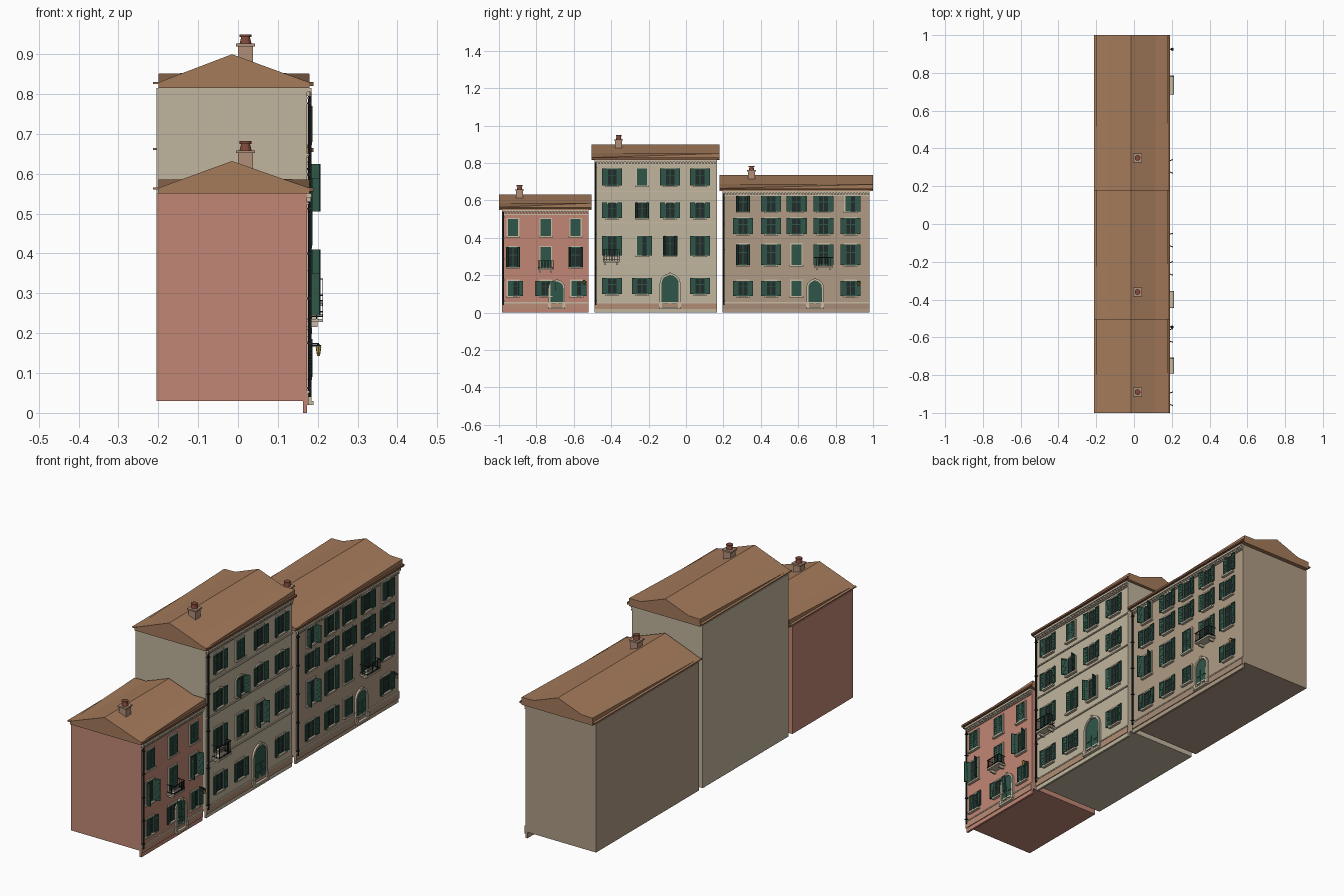
import bpy, bmesh
from math import pi, sin, cos, radians
from mathutils import Matrix, Vector

if "Cube" in bpy.data.objects:
    bpy.data.objects.remove(bpy.data.objects["Cube"])

F = 0.173            # facade plane (street side, +x)
parts = {}           # part name -> (bmesh, colour)


def part(name, colour):
    if name not in parts:
        parts[name] = (bmesh.new(), colour)
    return parts[name][0]


def box(bm, x0, x1, y0, y1, z0, z1, mat=None):
    m = Matrix.Translation(((x0 + x1) / 2, (y0 + y1) / 2, (z0 + z1) / 2)) @ Matrix.Diagonal((x1 - x0, y1 - y0, z1 - z0, 1))
    bmesh.ops.create_cube(bm, size=1, matrix=mat @ m if mat else m)


def cone(bm, x, y, z0, z1, r0, r1, n=10):
    bmesh.ops.create_cone(bm, cap_ends=True, segments=n, radius1=r0, radius2=r1, depth=z1 - z0,
                          matrix=Matrix.Translation((x, y, (z0 + z1) / 2)))


def prism(bm, a, b):
    # closed solid between two matching end outlines
    va, vb = [bm.verts.new(p) for p in a], [bm.verts.new(p) for p in b]
    n = len(a)
    fs = [bm.faces.new(va), bm.faces.new(vb[::-1])]
    fs += [bm.faces.new((va[i], vb[i], vb[(i + 1) % n], va[(i + 1) % n])) for i in range(n)]
    bmesh.ops.recalc_face_normals(bm, faces=fs)


def arch_outline(y, w, z0, zs, rise, n=10):
    # jambs and a curved head, open at the bottom
    return [(y - w, z0)] + [(y - w * cos(pi * i / n), zs + rise * sin(pi * i / n)) for i in range(n + 1)] + [(y + w, z0)]


def arch_frame(bm, y, w, z0, zs, rise, t, x0, x1):
    o = arch_outline(y, w + t, z0, zs, rise + t)
    i = arch_outline(y, w, z0, zs, rise)
    for k in range(len(o) - 1):
        q = [o[k], o[k + 1], i[k + 1], i[k]]
        prism(bm, [(x0, *p) for p in q], [(x1, *p) for p in q])


def shutter(bm, y, side, w, z0, z1, angle):
    # leaf hinged at y, swung out by angle: 0 = closed, 180 = flat on the wall
    m = Matrix.Translation((F + 0.008, y, 0)) @ Matrix.Rotation(radians(angle * side), 4, 'Z')
    s = -side
    def leaf(a, b, c, d, t):
        ya, yb = sorted((a * s, b * s))
        box(bm, -t, t, ya, yb, c, d, m)
    e = 0.004
    leaf(0, e, z0, z1, 0.0025)
    leaf(w - e, w, z0, z1, 0.0025)
    for z in (z0, (z0 + z1) / 2 - e / 2, z1 - e):
        leaf(e, w - e, z, z + e, 0.0025)
    leaf(e, w - e, z0 + e, z1 - e, 0.0008)
    n = 10
    for k in range(1, n):
        z = z0 + (z1 - z0) * k / n
        leaf(e, w - e, z - 0.0015, z + 0.0015, 0.0018)


GREEN, DARK, IRON, TRIM = '33574A', '26302E', '25292A', 'C6B9A2'


def window(b, y, z0, z1, style, arched=False):
    w = 0.027
    glass, trim = part(b + '_window_panes', DARK), part(b + '_window_frames', TRIM)
    green = part(b + '_shutters', GREEN)
    box(glass, F - 0.004, F + 0.002, y - w, y + w, z0, z1)
    # casement bars
    for d in (-w + 0.002, 0, w - 0.002):
        box(green, F, F + 0.004, y + d - 0.002, y + d + 0.002, z0, z1)
    for z in (z0 + 0.002, z0 * 0.4 + z1 * 0.6, z1 - 0.002):
        box(green, F, F + 0.004, y - w, y + w, z - 0.002, z + 0.002)
    # surround and sill
    t = 0.007
    if arched:
        arch_frame(trim, y, w, z0, z1 - 0.012, 0.014, t, F - 0.004, F + 0.006)
    else:
        for s in (-1, 1):
            a, c = sorted((y + s * w, y + s * (w + t)))
            box(trim, F - 0.004, F + 0.006, a, c, z0, z1)
        box(trim, F - 0.004, F + 0.006, y - w - t, y + w + t, z1, z1 + t)
    box(trim, F - 0.004, F + 0.013, y - w - 0.01, y + w + 0.01, z0 - 0.008, z0)
    angle = {'c': (0, 0), 'o': (172, 172), 'h': (110, 110), 'm': (0, 172), 'n': (172, 100)}[style]
    for s, a in zip((-1, 1), angle):
        shutter(green, y + s * w, s, w - 0.0005, z0, z1, a)


def door(b, y, w, z1):
    zs = z1 - w
    pane, trim = part(b + '_door', GREEN), part(b + '_door_surround', TRIM)
    o = arch_outline(y, w, 0.03, zs, w)
    prism(pane, [(F - 0.004, *p) for p in o], [(F + 0.003, *p) for p in o])
    arch_frame(trim, y, w, 0.03, zs, w, 0.01, F - 0.004, F + 0.009)
    box(trim, F, F + 0.013, y - 0.006, y + 0.006, z1 - 0.002, z1 + 0.014)
    for s in (-1, 1):
        c = y + s * w / 2
        for z in (0.045, 0.085):
            box(pane, F, F + 0.006, c - w * 0.33, c + w * 0.33, z, z + 0.03)
        box(trim, F, F + 0.012, y + s * (w + 0.005) - 0.008, y + s * (w + 0.005) + 0.008, 0.03, 0.05)
    box(trim, F, F + 0.016, y - w - 0.01, y + w + 0.01, 0.02, 0.03)


def balcony(b, y, z, h=0.06, w=0.045):
    slab, rail = part(b + '_balcony_slab', TRIM), part(b + '_balcony_rail', IRON)
    box(slab, F, 0.213, y - w, y + w, z, z + 0.008)
    for s in (-1, 1):
        c = y + s * w * 0.7
        box(slab, F, 0.2, c - 0.004, c + 0.004, z - 0.012, z)
        for zz in (z + 0.014, z + h):
            a = y + s * (w - 0.002)
            box(rail, F, 0.212, a - 0.001, a + 0.001, zz - 0.0015, zz + 0.0015)
        for x in (0.185, 0.197):
            box(rail, x - 0.001, x + 0.001, a - 0.001, a + 0.001, z, z + h)
    for zz in (z + 0.014, z + h):
        box(rail, 0.21, 0.213, y - w, y + w, zz - 0.0015, zz + 0.0015)
    for k in range(11):
        c = y - w + 0.002 + (2 * w - 0.004) * k / 10
        box(rail, 0.2105, 0.2125, c - 0.001, c + 0.001, z, z + h)


def house(b, wall, y0, y1, r0, r1, top, ridge, chimney_y, plinth):
    # walls, street panel and plinth
    box(part(b + '_walls', wall), -0.205, F - 0.006, y0, y1, 0.03, top)
    box(part(b + '_facade', wall), F - 0.01, F, y0, y1, 0, top)
    box(part(b + '_plinth', plinth), F - 0.008, F + 0.004, y0, y1, 0.02, 0.05)
    trim = part(b + '_mouldings', TRIM)
    box(trim, F, F + 0.006, y0, y1, 0.05, 0.056)
    # cornice with dentils
    box(trim, F, F + 0.005, y0, y1, top - 0.027, top - 0.022)
    box(trim, F, F + 0.012, y0, y1, top - 0.01, top)
    n = int((y1 - y0) / 0.016)
    for k in range(n):
        y = y0 + (y1 - y0) * (k + 0.5) / n
        box(trim, F, F + 0.009, y - 0.004, y + 0.004, top - 0.02, top - 0.01)
    # tiled roof, eaves lifting a little towards the far end
    e = top + 0.014
    g = e + (ridge - e) * 0.33
    def outline(y, lift):
        p = [(-0.2, top), (-0.2, e + lift), (-0.14, g), (-0.015, ridge), (0.115, g), (0.18, e + lift), (0.18, top)]
        return [(x, y, z) for x, z in p]
    roof = part(b + '_roof', 'A37A5B')
    prism(roof, outline(r0, 0), outline(r1, 0.022))
    box(roof, -0.213, -0.2, r0, r1, top + 0.01, top + 0.015)
    # gutter and downpipe
    gut = part(b + '_gutter', '7A5540')
    box(gut, 0.18, 0.19, r0, r1, top + 0.005, top + 0.015)
    pipe = part(b + '_downpipe', IRON)
    cone(pipe, F + 0.007, y0 + 0.008, 0.04, top, 0.004, 0.004, 8)
    for k in range(5):
        z = 0.06 + (top - 0.1) * k / 4
        box(pipe, F, F + 0.012, y0 + 0.002, y0 + 0.014, z, z + 0.004)
    # chimney
    c, x = chimney_y, 0.019
    stack = part(b + '_chimney_stack', 'AE8D78')
    box(stack, x - 0.019, x + 0.019, c - 0.019, c + 0.019, ridge - 0.04, ridge + 0.02)
    box(stack, x - 0.024, x + 0.024, c - 0.024, c + 0.024, ridge + 0.02, ridge + 0.027)
    pot = part(b + '_chimney_pot', '7E4A3C')
    cone(pot, x, c, ridge + 0.027, ridge + 0.043, 0.015, 0.011, 12)
    cone(pot, x, c, ridge + 0.043, ridge + 0.05, 0.015, 0.015, 12)


def rows(b, cols, table):
    for z0, z1, styles, arched in table:
        for y, s in zip(cols, styles):
            if s != '-':
                window(b, y, z0, z1, s, arched)


def lantern(b, y, z):
    box(part(b + '_lantern_bracket', IRON), F, 0.203, y - 0.0015, y + 0.0015, z + 0.012, z + 0.015)
    cone(part(b + '_lantern', 'B39A50'), 0.202, y, z - 0.012, z + 0.008, 0.004, 0.008, 6)
    cone(part(b + '_lantern_bracket', IRON), 0.202, y, z + 0.008, z + 0.014, 0.009, 0.001, 6)


# low red house
house('red_house', 'C08674', -0.985, -0.52, -1.0, -0.505, 0.55, 0.632, -0.89, 'B98B76')
rows('red_house', (-0.925, -0.75, -0.59),
     [(0.41, 0.5, 'ccc', False), (0.245, 0.35, 'hch', False), (0.09, 0.17, 'mo-', False)])
window('red_house', -0.585, 0.09, 0.17, 'm')
door('red_house', -0.69, 0.034, 0.165)
balcony('red_house', -0.75, 0.228, 0.05, 0.042)
lantern('red_house', -0.545, 0.16)

# tall cream house
house('cream_house', 'BFB39C', -0.49, 0.165, -0.505, 0.18, 0.815, 0.9, -0.36, 'B08C74')
rows('cream_house', (-0.395, -0.235, -0.085, 0.075),
     [(0.68, 0.77, 'ocoo', False), (0.505, 0.59, 'ohoo', True),
      (0.305, 0.41, 'omho', False), (0.1, 0.185, 'oo-o', False)])
door('cream_house', -0.085, 0.046, 0.2)
balcony('cream_house', -0.4, 0.268, 0.068, 0.045)
for z in (0.262, 0.478, 0.645):
    box(part('cream_house_mouldings', TRIM), F, F + 0.005, -0.49, 0.165, z, z + 0.006)

# long tan house
house('tan_house', 'AE9A84', 0.195, 0.98, 0.18, 1.0, 0.65, 0.735, 0.35, 'A58A75')
rows('tan_house', (0.305, 0.455, 0.59, 0.735, 0.88),
     [(0.54, 0.625, 'hooom', False), (0.42, 0.505, 'ooooo', False),
      (0.255, 0.365, 'hocoo', False), (0.09, 0.17, 'ooc-o', False)])
door('tan_house', 0.69, 0.036, 0.17)
balcony('tan_house', 0.735, 0.24, 0.055, 0.05)
lantern('tan_house', 0.925, 0.155)


def linear(h):
    return [(int(h[i:i + 2], 16) / 255) ** 2.2 for i in (0, 2, 4)] + [1]


# turn every collected part into an object
mats = {}
for name, (bm, colour) in parts.items():
    if colour not in mats:
        mats[colour] = bpy.data.materials.new('paint_' + str(len(mats)))
        mats[colour].diffuse_color = linear(colour)
    me = bpy.data.meshes.new(name)
    bm.to_mesh(me)
    bm.free()
    me.materials.append(mats[colour])
    bpy.context.scene.collection.objects.link(bpy.data.objects.new(name, me))

for m in bpy.data.materials:
    if m.users and not m.is_grease_pencil:
        m.use_nodes = True
        m.node_tree.nodes["Principled BSDF"].inputs["Base Color"].default_value = m.diffuse_color
